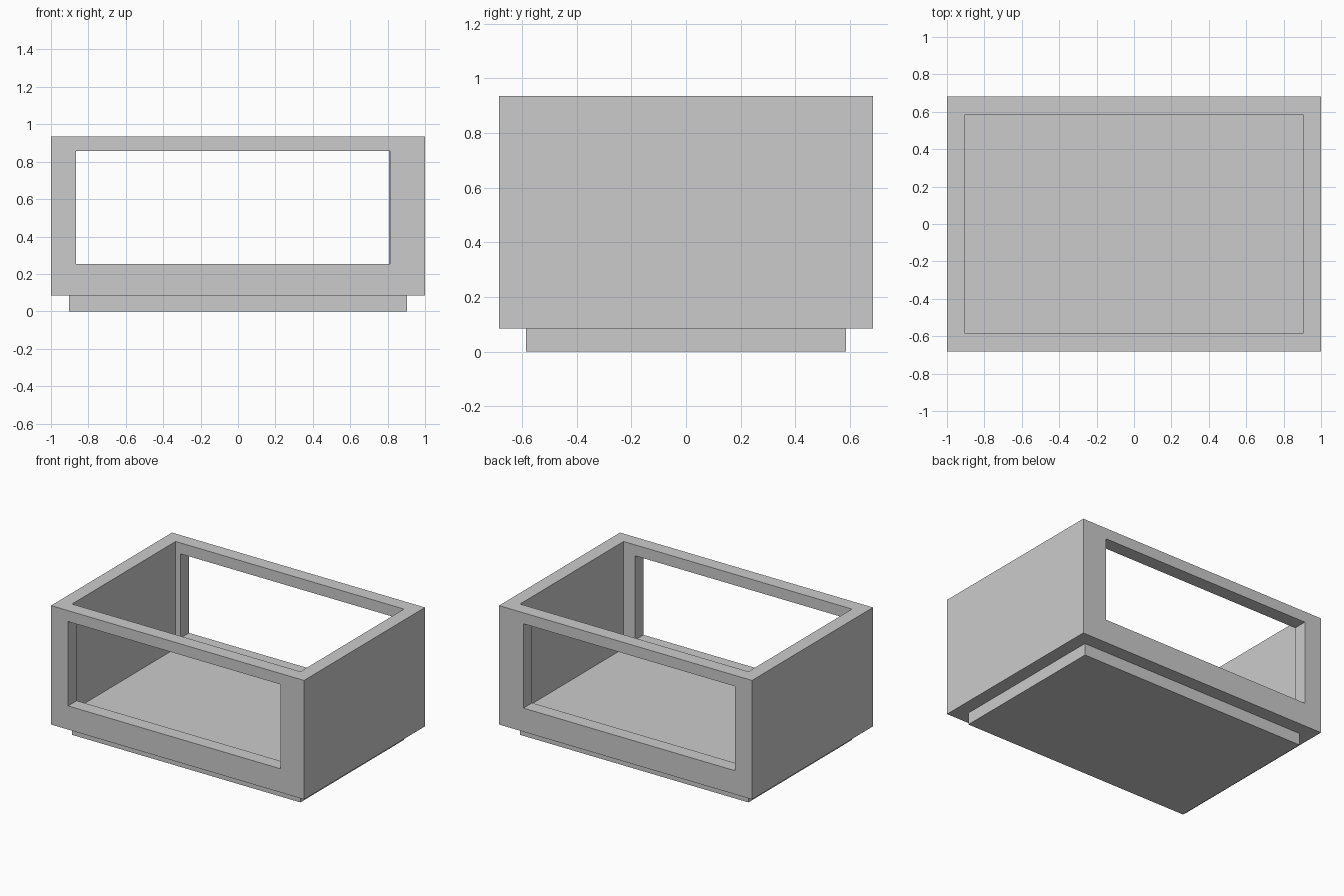
import bpy
import bmesh

if "Cube" in bpy.data.objects:
    bpy.data.objects.remove(bpy.data.objects["Cube"])


def box(name, x, y, z):
    """Axis-aligned box from (min, max) ranges."""
    bm = bmesh.new()
    bmesh.ops.create_cube(bm, size=1)
    for v in bm.verts:
        v.co = [r[0] if c < 0 else r[1] for c, r in zip(v.co, (x, y, z))]
    mesh = bpy.data.meshes.new(name)
    bm.to_mesh(mesh)
    bm.free()
    obj = bpy.data.objects.new(name, mesh)
    bpy.context.collection.objects.link(obj)
    return obj


def cut(target, cutter):
    """Subtract a cutter, apply the result and remove the cutter."""
    cutter.hide_render = True
    mod = target.modifiers.new(cutter.name, 'BOOLEAN')
    mod.operation = 'DIFFERENCE'
    mod.solver = 'EXACT'
    mod.object = cutter
    bpy.context.view_layer.objects.active = target
    bpy.ops.object.modifier_apply(modifier=mod.name)
    bpy.data.objects.remove(cutter)


W, D = 1.0, 0.683             # outer half sizes
IW, ID = 0.903, 0.585         # inner half sizes, shared with the plinth
BASE, FLOOR, TOP = 0.085, 0.17, 0.935

# Recessed plinth under the case
box("plinth", (-IW, IW), (-ID, ID), (0, BASE))

# Open-topped case
case = box("case", (-W, W), (-D, D), (BASE, TOP))
cut(case, box("cavity_cutter", (-IW, IW), (-ID, ID), (FLOOR, TOP + 0.2)))

# Front and back windows, set slightly off centre
for side, right in ((-1, 0.813), (1, 0.807)):
    y = sorted((side * 0.5, side * 0.8))
    cut(case, box("window_cutter", (-0.865, right), y, (0.254, 0.857)))
